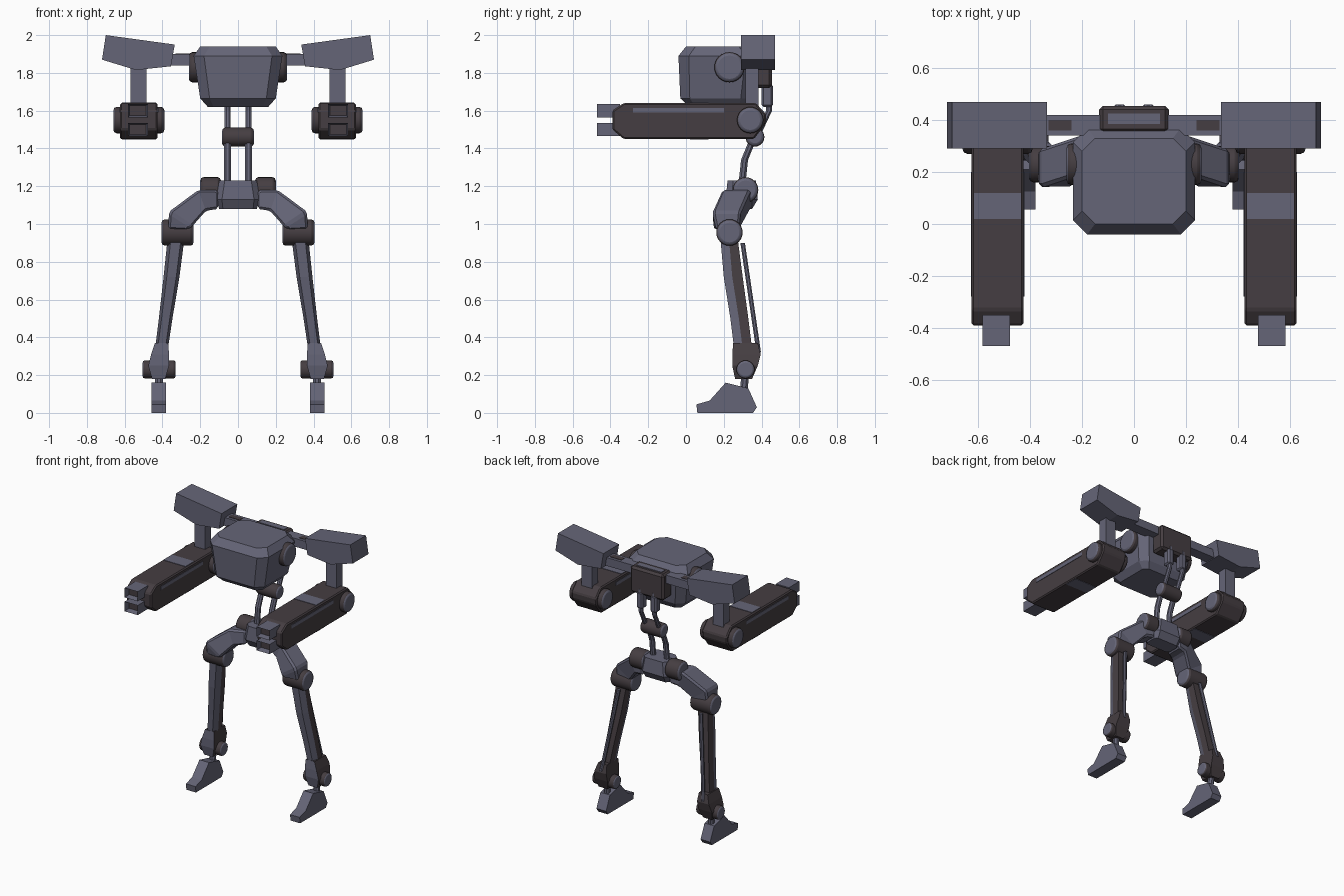
import bpy, bmesh, math
from mathutils import Vector

cube = bpy.data.objects.get("Cube")
if cube:
    bpy.data.objects.remove(cube)


def material(name, rgb):
    m = bpy.data.materials.new(name)
    m.use_nodes = True
    m.diffuse_color = (*rgb, 1)
    m.node_tree.nodes["Principled BSDF"].inputs["Base Color"].default_value = (*rgb, 1)
    return m


SLATE = material("slate_grey", (0.13, 0.13, 0.185))
DARK = material("dark_umber", (0.06, 0.048, 0.054))


def finish(name, bm, mat, side=1, bevel=0, other=None, rule=None, smooth=False):
    """Mirror to a side, colour by rule and link the mesh."""
    for v in bm.verts:
        v.co.x *= side
    bmesh.ops.recalc_face_normals(bm, faces=bm.faces)
    if rule:
        for f in bm.faces:
            f.material_index = int(rule(f))
    me = bpy.data.meshes.new(name)
    bm.to_mesh(me)
    bm.free()
    me.materials.append(mat)
    if other:
        me.materials.append(other)
    ob = bpy.data.objects.new(name, me)
    bpy.context.collection.objects.link(ob)
    if bevel:
        mod = ob.modifiers.new("bevel", "BEVEL")
        mod.width = bevel
        mod.segments = 2 if smooth else 1
        mod.limit_method = "ANGLE"
    if smooth:
        bpy.ops.object.select_all(action="DESELECT")
        ob.select_set(True)
        bpy.context.view_layer.objects.active = ob
        bpy.ops.object.shade_smooth_by_angle(angle=math.radians(35))
    return ob


def loft(name, rings, mat, **kw):
    """Skin a closed solid through rings of equal point count."""
    bm = bmesh.new()
    loops = [[bm.verts.new(p) for p in r] for r in rings]
    for a, b in zip(loops, loops[1:]):
        for i in range(len(a)):
            j = (i + 1) % len(a)
            bm.faces.new((a[i], a[j], b[j], b[i]))
    bm.faces.new(loops[0])
    bm.faces.new(loops[-1])
    return finish(name, bm, mat, **kw)


def side_prism(name, profile, x0, x1, mat, **kw):
    return loft(name, [[(x, y, z) for y, z in profile] for x in (x0, x1)], mat, **kw)


def front_prism(name, profile, y0, y1, mat, **kw):
    return loft(name, [[(x, y, z) for x, z in profile] for y in (y0, y1)], mat, **kw)


def box(name, x, y, z, mat, **kw):
    return side_prism(name, [(y[0], z[0]), (y[1], z[0]), (y[1], z[1]), (y[0], z[1])],
                      x[0], x[1], mat, **kw)


def joint(name, x0, x1, y, z, r, bevel=0.018, **kw):
    """Dark round joint along x with slate end caps."""
    ring = [(y + r * math.cos(i * math.tau / 24), z + r * math.sin(i * math.tau / 24))
            for i in range(24)]
    return side_prism(name, ring, x0, x1, DARK, bevel=bevel, smooth=True, other=SLATE,
                      rule=lambda f: abs(f.normal.x) > 0.9, **kw)


def rod(name, path, r, mat, **kw):
    """Square-ish rod through points that run downwards."""
    rings = [[Vector(p) + Vector((r * math.cos(a), r * math.sin(a), 0))
              for a in (i * math.tau / 8 + math.tau / 16 for i in range(8))] for p in path]
    return loft(name, rings, mat, **kw)


def octagon(z, hx, y0, y1, c):
    half = [(hx - c, y0), (hx, y0 + c), (hx, y1 - c), (hx - c, y1)]
    return [(x, y, z) for x, y in half] + [(-x, y, z) for x, y in reversed(half)]


# Head and backpack
loft("head", [octagon(1.62, 0.16, 0.02, 0.31, 0.03), octagon(1.665, 0.2, -0.03, 0.34, 0.05),
              octagon(1.89, 0.235, -0.04, 0.37, 0.055), octagon(1.94, 0.2, 0.0, 0.33, 0.05)], SLATE)
box("backpack", (-0.135, 0.135), (0.35, 0.455), (1.72, 1.91), DARK, bevel=0.015)
box("backpack_vent", (-0.1, 0.1), (0.385, 0.425), (1.908, 1.914), SLATE)

# Pelvis and waist joint
loft("pelvis", [octagon(1.08, 0.1, 0.24, 0.35, 0.02), octagon(1.13, 0.115, 0.21, 0.38, 0.03),
                octagon(1.23, 0.1, 0.22, 0.37, 0.03)], SLATE)
joint("waist_joint", -0.085, 0.085, 0.365, 1.46, 0.05)

for s, tag in ((1, "left"), (-1, "right")):
    def n(part):
        return tag + "_" + part

    # Spine rods
    rod(n("upper_spine"), [(0.055, 0.44, 1.76), (0.055, 0.44, 1.6), (0.055, 0.37, 1.45)],
        0.017, SLATE, side=s)
    rod(n("lower_spine"), [(0.055, 0.355, 1.45), (0.055, 0.31, 1.34), (0.055, 0.295, 1.2)],
        0.02, SLATE, side=s)
    box(n("spine_lug"), (0.03, 0.08), (0.4, 0.46), (1.62, 1.74), SLATE, bevel=0.01, side=s)

    # Ear hub, shoulder link and shoulder pad
    joint(n("ear_hub"), 0.18, 0.26, 0.23, 1.83, 0.08, side=s)
    box(n("shoulder_link"), (0.12, 0.37), (0.34, 0.42), (1.84, 1.9), SLATE, side=s)
    box(n("link_inset"), (0.24, 0.33), (0.36, 0.4), (1.898, 1.903), DARK, side=s)
    front_prism(n("shoulder_pad"), [(0.335, 1.95), (0.7, 2.0), (0.72, 1.87), (0.54, 1.815),
                                    (0.355, 1.835)], 0.29, 0.47, SLATE, side=s)

    # Arm with hanger, elbow and coloured panels
    box(n("arm_hanger"), (0.485, 0.57), (0.315, 0.385), (1.6, 1.83), SLATE, side=s)
    side_prism(n("forearm"), [(-0.33, 1.64), (0.37, 1.64), (0.425, 1.58), (0.42, 1.53),
                              (0.36, 1.45), (-0.33, 1.45), (-0.39, 1.5), (-0.39, 1.6)],
               0.425, 0.625, DARK, bevel=0.008, side=s)
    joint(n("elbow"), 0.39, 0.66, 0.34, 1.55, 0.07, side=s)
    for k, z in enumerate((1.45, 1.64)):
        box(n("forearm_band_%d" % k), (0.435, 0.615), (0.02, 0.12), (z - 0.003, z + 0.003),
            SLATE, side=s)
    for k, x in enumerate((0.425, 0.625)):
        box(n("forearm_stripe_%d" % k), (x - 0.003, x + 0.003), (-0.28, 0.2), (1.59, 1.615),
            SLATE, side=s)

    # Twin hollow barrels
    for k, z in enumerate((1.5, 1.6)):
        bm = bmesh.new()
        bmesh.ops.create_cube(bm, size=1)
        for v in bm.verts:
            v.co = (0.53 + v.co.x * 0.105, -0.41 + v.co.y * 0.12, z + v.co.z * 0.07)
        muzzle = [f for f in bm.faces if f.normal.y < -0.9]
        bmesh.ops.inset_region(bm, faces=muzzle, thickness=0.012)
        bmesh.ops.translate(bm, verts=muzzle[0].verts, vec=(0, 0.04, 0))
        muzzle[0].material_index = 1
        finish(n("barrel_%d" % k), bm, SLATE, side=s, other=DARK)

    # Hip, thigh and knee
    joint(n("hip_joint"), 0.09, 0.2, 0.315, 1.18, 0.068, side=s)
    rings = []
    for c, u, w in (((0.105, 0.29, 1.13), (0, 0.05), 0.06), ((0.19, 0.265, 1.125), (0.02, 0.055), 0.075),
                    ((0.305, 0.215, 1.025), (0.06, 0.04), 0.075), ((0.32, 0.22, 0.97), (0.05, 0), 0.06)):
        rings.append([Vector(c) + Vector((a * u[0], b * w, a * u[1]))
                      for a, b in ((1, 1), (1, -1), (-1, -1), (-1, 1))])
    loft(n("thigh"), rings, SLATE, bevel=0.012, side=s)
    joint(n("knee"), 0.235, 0.405, 0.23, 0.955, 0.07, side=s)

    # Shin: slate front, dark sides and back
    rings = []
    for z, x, hx, y0, y1 in ((0.95, 0.325, 0.045, 0.18, 0.27), (0.72, 0.352, 0.042, 0.2, 0.3),
                             (0.5, 0.383, 0.036, 0.235, 0.33), (0.34, 0.405, 0.034, 0.255, 0.35)):
        m = y0 + 0.045
        rings.append([(x - hx * 0.6, y0, z), (x + hx * 0.6, y0, z), (x + hx, m, z),
                      (x + hx * 0.9, y1, z), (x - hx * 0.9, y1, z), (x - hx, m, z)])
    loft(n("shin"), rings, DARK, other=SLATE, side=s, rule=lambda f: f.normal.y < -0.25)
    rod(n("shin_piston"), [(0.33, 0.3, 0.9), (0.41, 0.385, 0.32)], 0.013, SLATE, side=s)

    # Ankle and foot
    rings = []
    for z, x0, x1, y0, y1 in ((0.37, 0.37, 0.44, 0.25, 0.38), (0.31, 0.365, 0.46, 0.245, 0.395),
                              (0.25, 0.365, 0.475, 0.245, 0.38), (0.18, 0.385, 0.455, 0.26, 0.35)):
        rings.append([(x0, y0, z), (x1, y0, z), (x1, y1, z), (x0, y1, z)])
    loft(n("ankle_cuff"), rings, DARK, other=SLATE, side=s, rule=lambda f: f.normal.y < -0.5)
    joint(n("ankle_joint"), 0.33, 0.505, 0.315, 0.23, 0.048, bevel=0.012, side=s)
    rod(n("ankle_rod"), [(0.418, 0.315, 0.22), (0.418, 0.305, 0.11)], 0.022, SLATE, side=s)
    side_prism(n("foot"), [(0.06, 0), (0.055, 0.045), (0.125, 0.065), (0.21, 0.16), (0.33, 0.13),
                           (0.375, 0.03), (0.355, 0)], 0.38, 0.457, SLATE, side=s)
